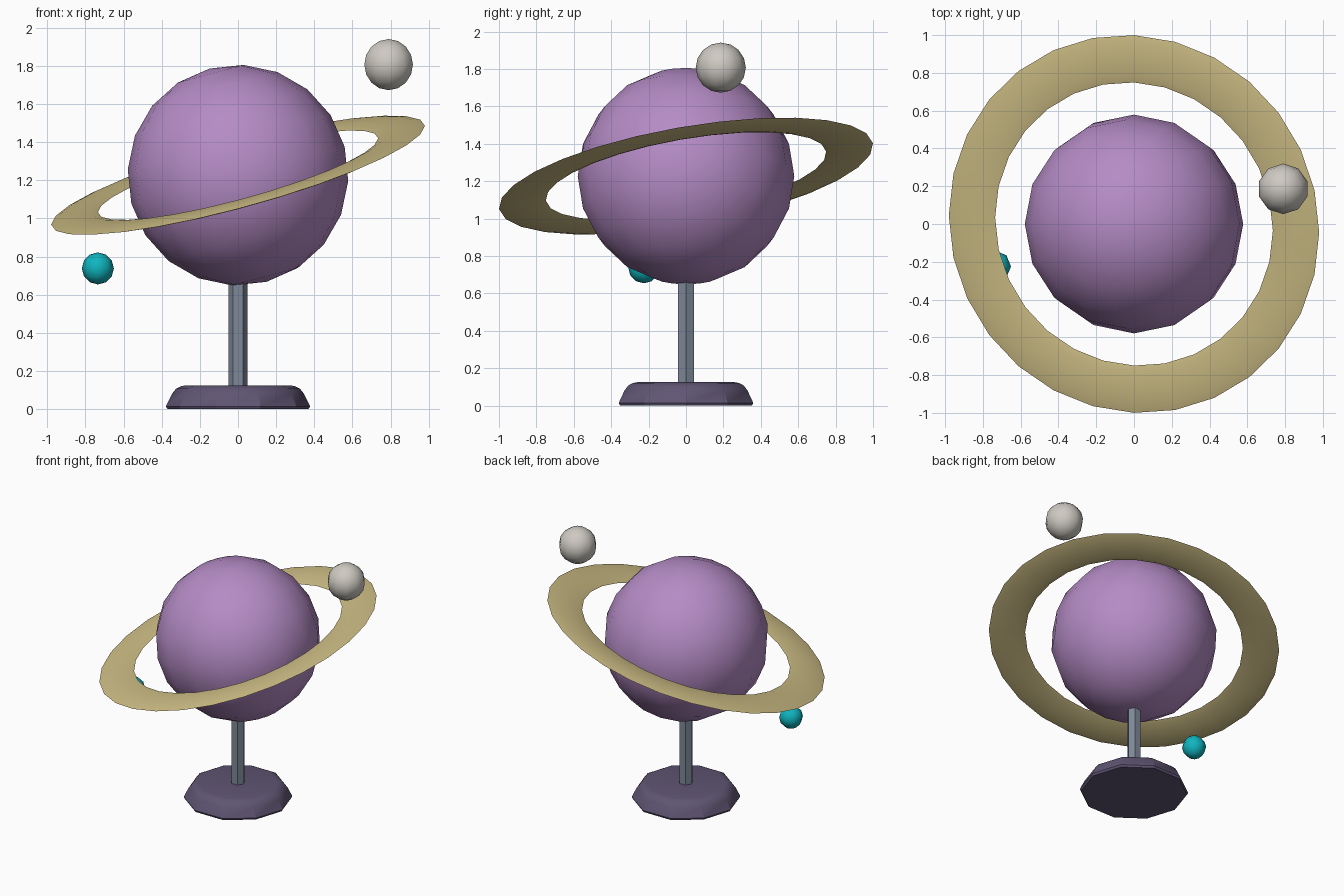
import bpy, bmesh, math
from mathutils import Matrix, Vector

if "Cube" in bpy.data.objects:
    bpy.data.objects.remove(bpy.data.objects["Cube"])

CENTRE = Vector((0, 0, 1.227))


def material(name, rgb):
    m = bpy.data.materials.new(name)
    m.diffuse_color = (*rgb, 1)
    m.use_nodes = True
    m.node_tree.nodes["Principled BSDF"].inputs["Base Color"].default_value = m.diffuse_color
    return m


PURPLE = material("planet purple", (0.46, 0.26, 0.56))
SAND = material("ring sand", (0.60, 0.50, 0.23))
GREY = material("moon grey", (0.62, 0.59, 0.54))
TEAL = material("moon teal", (0.005, 0.46, 0.52))
STEEL = material("post steel", (0.21, 0.25, 0.32))
PLUM = material("base plum", (0.115, 0.09, 0.17))


def finish(name, bm, mat, angle=math.pi):
    bmesh.ops.recalc_face_normals(bm, faces=bm.faces)
    mesh = bpy.data.meshes.new(name)
    bm.to_mesh(mesh)
    bm.free()
    mesh.materials.append(mat)
    ob = bpy.data.objects.new(name, mesh)
    bpy.context.collection.objects.link(ob)
    bpy.ops.object.select_all(action='DESELECT')
    ob.select_set(True)
    bpy.context.view_layer.objects.active = ob
    bpy.ops.object.shade_smooth_by_angle(angle=angle)
    return ob


def ball(name, pos, r, segs, rings, mat, rot=Matrix()):
    bm = bmesh.new()
    bmesh.ops.create_uvsphere(bm, u_segments=segs, v_segments=rings, radius=r,
                              matrix=Matrix.Translation(pos) @ rot)
    return finish(name, bm, mat)


def lathe(name, profile, segs, mat, closed=False, matrix=Matrix(), angle=math.radians(30)):
    """Spin (radius, z) points about z; open profiles get flat caps."""
    bm = bmesh.new()
    loops = []
    for r, z in profile:
        loops.append([bm.verts.new((r * math.cos(2 * math.pi * i / segs),
                                    r * math.sin(2 * math.pi * i / segs), z))
                      for i in range(segs)])
    pairs = list(zip(loops, loops[1:]))
    if closed:
        pairs.append((loops[-1], loops[0]))
    else:
        bm.faces.new(loops[0])
        bm.faces.new(loops[-1])
    for a, b in pairs:
        for i in range(segs):
            j = (i + 1) % segs
            bm.faces.new((a[i], a[j], b[j], b[i]))
    bm.transform(matrix)
    return finish(name, bm, mat, angle)


# Stand: ten-sided base with a rounded top edge, six-sided post
lathe("base", [(0.37, 0), (0.378, 0.015), (0.345, 0.082), (0.325, 0.107),
               (0.30, 0.12), (0.275, 0.125)], 10, PLUM)
lathe("post", [(0.05, 0.11), (0.05, 0.72)], 6, STEEL)

# Planet, leaning to the left
tilt = Matrix.Rotation(math.radians(-15), 4, 'Y')
ball("planet", CENTRE, 0.579, 16, 10, PURPLE, tilt)

# Ring: flattened torus, also tipped up at the back
ring_section = [(0.888 + 0.127 * math.cos(math.tau * k / 8),
                 0.012 * math.sin(math.tau * k / 8)) for k in range(8)]
lathe("ring", ring_section, 28, SAND, closed=True, angle=math.radians(60),
      matrix=Matrix.Translation(CENTRE) @ Matrix.Rotation(math.radians(10), 4, 'X') @ tilt)

# Moons
ball("large_moon", (0.79, 0.186, 1.807), 0.134, 10, 8, GREY)
ball("small_moon", (-0.735, -0.225, 0.738), 0.084, 8, 6, TEAL)
